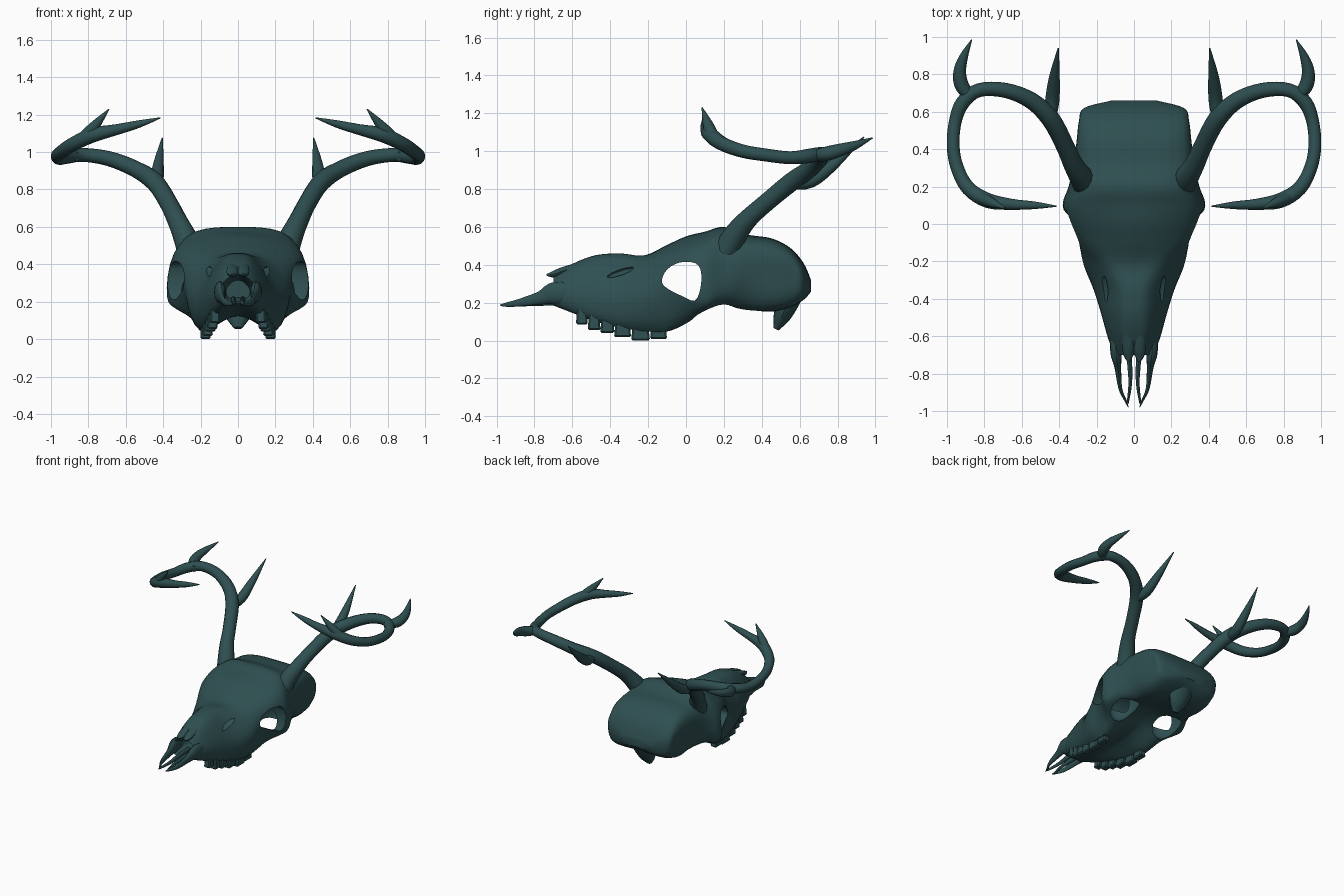
import bpy, bmesh, math
from mathutils import Vector, Matrix

if "Cube" in bpy.data.objects:
    bpy.data.objects.remove(bpy.data.objects["Cube"])

mat = bpy.data.materials.new("dark_bone")
mat.diffuse_color = (0.028, 0.078, 0.082, 1)
mat.use_nodes = True
mat.node_tree.nodes["Principled BSDF"].inputs["Base Color"].default_value = mat.diffuse_color


def spline(pts, steps, closed=False):
    """Catmull-Rom through rows of any length."""
    n, out = len(pts), []
    for i in range(n if closed else n - 1):
        if closed:
            p = [pts[(i + k) % n] for k in (-1, 0, 1, 2)]
        else:
            p = [pts[min(max(i + k, 0), n - 1)] for k in (-1, 0, 1, 2)]
        for s in range(steps):
            t = s / steps
            out.append([0.5 * (2 * b + (c - a) * t + (2 * a - 5 * b + 4 * c - d) * t * t
                               + (3 * b - a - 3 * c + d) * t ** 3) for a, b, c, d in zip(*p)])
    if not closed:
        out.append(list(pts[-1]))
    return out


def make_object(name, bm, smooth=40):
    bmesh.ops.recalc_face_normals(bm, faces=bm.faces)
    mesh = bpy.data.meshes.new(name)
    bm.to_mesh(mesh)
    bm.free()
    ob = bpy.data.objects.new(name, mesh)
    bpy.context.collection.objects.link(ob)
    mesh.materials.append(mat)
    if smooth:
        shade(ob, smooth)
    return ob


def activate(ob):
    bpy.ops.object.select_all(action='DESELECT')
    ob.select_set(True)
    bpy.context.view_layer.objects.active = ob


def shade(ob, angle):
    activate(ob)
    bpy.ops.object.shade_smooth_by_angle(angle=math.radians(angle))


def loft(rings):
    bm = bmesh.new()
    vs = [[bm.verts.new(p) for p in r] for r in rings]
    n = len(vs[0])
    for a, b in zip(vs, vs[1:]):
        for i in range(n):
            bm.faces.new((a[i], a[(i + 1) % n], b[(i + 1) % n], b[i]))
    bm.faces.new(vs[0])
    bm.faces.new(vs[-1])
    return bm


def tube(name, path, flat=1.0, sides=12):
    """Tapered tube through (x, y, z, radius); flat scales the sideways radius."""
    pts = spline(path, 4)
    rings = []
    for i, p in enumerate(pts):
        d = Vector(pts[min(i + 1, len(pts) - 1)][:3]) - Vector(pts[max(i - 1, 0)][:3])
        u = d.cross(Vector((0, 0, 1))).normalized()
        v = u.cross(d).normalized()
        rings.append([Vector(p[:3]) + p[3] * (u * flat * math.cos(a) + v * math.sin(a))
                      for a in (2 * math.pi * k / sides for k in range(sides))])
    return make_object(name, loft(rings))


def pair(name, path, flat=1.0):
    for side, s in (("right", 1), ("left", -1)):
        tube(name + "_" + side, [(s * x, y, z, r) for x, y, z, r in path], flat)


def ellipsoid(name, centre, radii, tilt=0):
    bm = bmesh.new()
    bmesh.ops.create_uvsphere(bm, u_segments=24, v_segments=14, radius=1)
    bm.transform(Matrix.Translation(centre) @ Matrix.Rotation(tilt, 4, 'X') @ Matrix.Diagonal((*radii, 1)))
    return make_object(name, bm, 0)


# Skull stations: y, top z, roof x z, side x z, lower x z, bottom z
stations = [
    (-.70, .345, .055, .325, .105, .26, .085, .19, .190),
    (-.60, .405, .075, .380, .140, .25, .115, .15, .165),
    (-.48, .450, .088, .415, .172, .25, .145, .105, .140),
    (-.35, .460, .098, .425, .212, .24, .175, .07, .125),
    (-.22, .450, .155, .420, .268, .25, .200, .05, .125),
    (-.10, .505, .250, .440, .295, .29, .205, .05, .130),
    (.00, .550, .305, .465, .330, .25, .215, .09, .150),
    (.10, .575, .310, .505, .380, .23, .275, .155, .190),
    (.20, .600, .270, .550, .350, .29, .270, .185, .210),
    (.32, .560, .270, .525, .320, .35, .245, .17, .190),
    (.45, .540, .265, .510, .305, .35, .255, .17, .160),
    (.55, .490, .260, .465, .290, .33, .245, .19, .180),
    (.62, .410, .230, .385, .265, .30, .205, .22, .220),
    (.66, .320, .090, .315, .120, .29, .080, .26, .260),
]


def section(s):
    y, t, rx, rz, sx, sz, lx, lz, b = s
    half = [(rx, rz), (sx, sz), (lx, lz)]
    loop = [(0, t)] + half + [(0, b)] + [(-x, z) for x, z in reversed(half)]
    return [Vector((x, y, z)) for x, z in spline(loop, 5, True)]


def shrink(ring, f, y):
    return [Vector((p.x * f, y, .27 + (p.z - .27) * f)) for p in ring]


# Skull shell with the hollow nose opening turned inward
outer = [section(s) for s in spline(stations, 5)]
nose = outer[0]
skull = make_object("skull", loft([shrink(nose, .6, -.48), shrink(nose, .86, -.68)] + outer), 0)

# Eye socket tunnel, hollows behind the cheek bones, slits before the eyes
eye = [(-.128, .31), (-.10, .375), (-.03, .413), (.05, .408), (.08, .36),
       (.075, .27), (.045, .21), (-.02, .235), (-.09, .27)]
eye = spline(eye, 3, True)
cutters = [make_object("eye_cutter", loft([[Vector((x, y, z)) for y, z in eye] for x in (-.6, .6)]), 0)]
for s in (1, -1):
    cutters.append(ellipsoid("temple_cutter", (s * .205, .12, .23), (.105, .15, .15)))
    cutters.append(ellipsoid("slit_cutter", (s * .17, -.35, .36), (.05, .078, .017), .33))
for c in cutters:
    m = skull.modifiers.new("cut", 'BOOLEAN')
    m.operation, m.object, m.solver = 'DIFFERENCE', c, 'EXACT'
    activate(skull)
    bpy.ops.object.modifier_apply(modifier=m.name)
    bpy.data.objects.remove(c)
shade(skull, 40)

# Nasal tips and forked front jaw bones
pair("nasal_bone", [(.03, -.56, .395, .02), (.03, -.65, .368, .02), (.03, -.70, .35, .017),
                    (.028, -.735, .347, .005)], 1.6)
pair("front_jaw_outer", [(.105, -.58, .24, .05), (.096, -.69, .25, .06), (.086, -.77, .225, .035),
                         (.073, -.88, .20, .02), (.045, -.945, .19, .012), (.03, -.98, .187, .004)], .5)
pair("front_jaw_inner", [(.025, -.60, .21, .02), (.024, -.72, .205, .02), (.020, -.85, .195, .014),
                         (.034, -.96, .187, .008)], .7)

# Neck joint at the back of the skull
tube("neck_joint", [(0, .56, .27, .07), (0, .53, .19, .06), (0, .505, .125, .045), (0, .475, .06, .015)], 1.6)

# Cheek teeth: y, x, bottom z, length
teeth = [(-.55, .122, .085, .062), (-.485, .136, .055, .068), (-.415, .148, .04, .075),
         (-.335, .162, .018, .09), (-.24, .173, 0, .1), (-.145, .174, .008, .09)]
for s in (1, -1):
    for i, (y, x, z, length) in enumerate(teeth):
        bm = bmesh.new()
        bmesh.ops.create_cube(bm, size=1)
        for v in bm.verts:
            f = .8 if v.co.z > 0 else 1
            v.co = (s * x + v.co.x * .055 * f, y + v.co.y * length * f, z if v.co.z < 0 else z + .09)
        bmesh.ops.bevel(bm, geom=[e for e in bm.edges], offset=.008, segments=1, affect='EDGES')
        make_object("tooth_%s_%d" % ("right" if s > 0 else "left", i + 1), bm, 30)

# Antlers
pair("antler_beam", [
    (.25, .20, .45, .07), (.285, .255, .55, .063), (.325, .32, .635, .053), (.37, .42, .725, .049),
    (.445, .56, .84, .050), (.55, .66, .91, .045), (.69, .715, .965, .040), (.83, .715, .985, .037),
    (.915, .65, .975, .038), (.955, .55, .965, .034), (.967, .42, .98, .034), (.945, .30, 1.0, .035),
    (.885, .19, 1.04, .038), (.78, .125, 1.09, .040), (.65, .105, 1.12, .029), (.53, .10, 1.15, .020),
    (.415, .095, 1.183, .003)])
pair("brow_tine", [(.45, .55, .83, .03), (.437, .66, .845, .038), (.425, .79, .94, .028), (.405, .94, 1.075, .003)])
pair("rear_tine", [(.86, .66, .975, .025), (.918, .735, .985, .038), (.932, .81, 1.005, .034),
                   (.912, .89, 1.03, .024), (.868, .985, 1.07, .003)])
pair("front_tine", [(.84, .15, 1.065, .03), (.775, .12, 1.13, .03), (.69, .085, 1.23, .003)])
